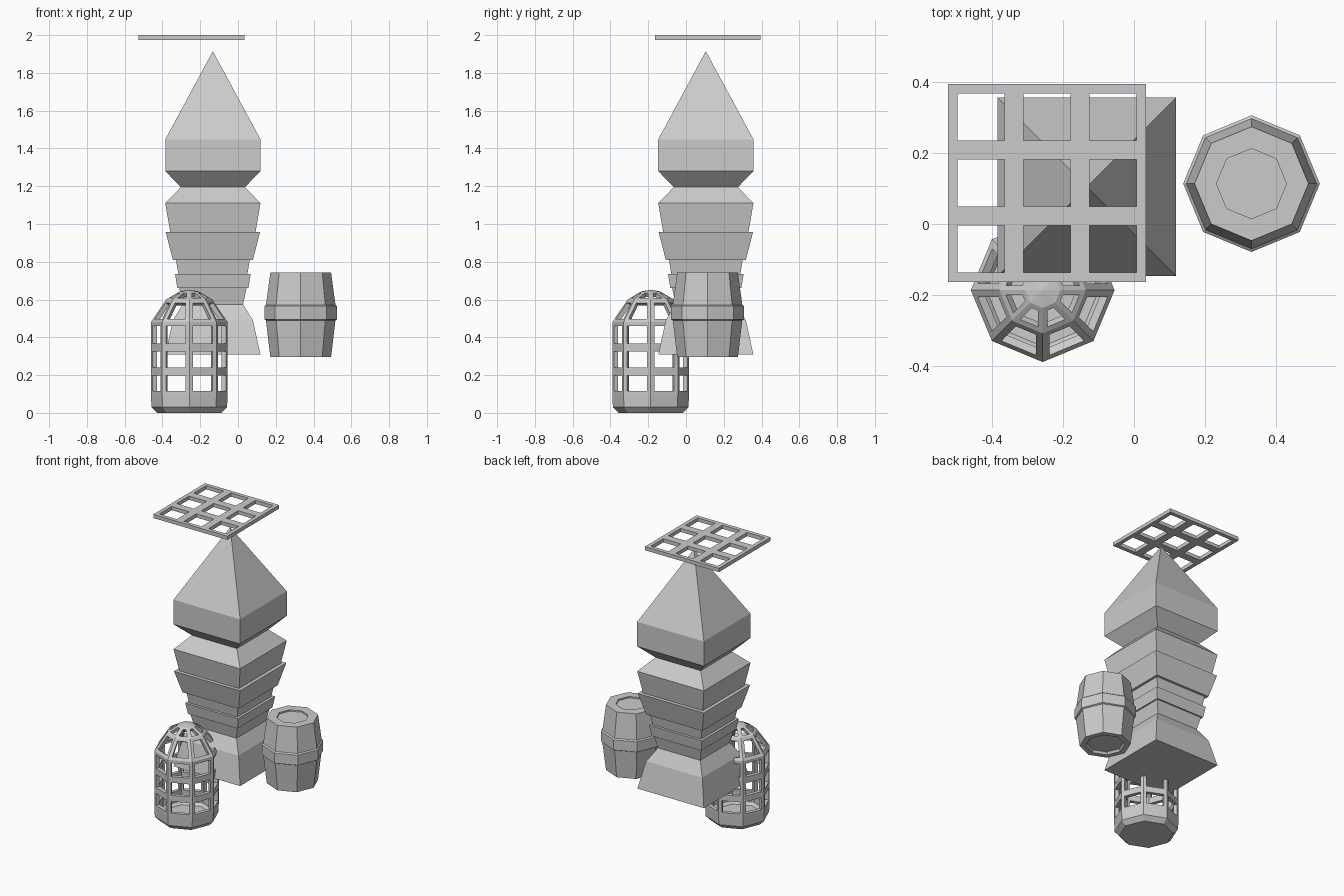
import bpy, bmesh, math

if "Cube" in bpy.data.objects:
    bpy.data.objects.remove(bpy.data.objects["Cube"])

grey = bpy.data.materials.new("stone grey")
grey.diffuse_color = (0.6, 0.6, 0.6, 1)
grey.use_nodes = True
grey.node_tree.nodes["Principled BSDF"].inputs["Base Color"].default_value = grey.diffuse_color


def finish(bm, name, loc):
    bmesh.ops.recalc_face_normals(bm, faces=bm.faces)
    me = bpy.data.meshes.new(name)
    bm.to_mesh(me)
    bm.free()
    me.materials.append(grey)
    ob = bpy.data.objects.new(name, me)
    ob.location = loc
    bpy.context.collection.objects.link(ob)
    return ob


def lathe(profile, sides, start=0.0):
    """Faceted solid of revolution; profile is (radius, z) from bottom to top.
    Returns the bmesh and one list of side faces per profile segment."""
    bm = bmesh.new()
    rings = []
    for r, z in profile:
        if r == 0:
            rings.append([bm.verts.new((0, 0, z))] * sides)
        else:
            rings.append([bm.verts.new((r * math.cos(start + math.tau * i / sides),
                                        r * math.sin(start + math.tau * i / sides), z))
                          for i in range(sides)])
    rows = []
    for a, b in zip(rings, rings[1:]):
        row = []
        for i in range(sides):
            j = (i + 1) % sides
            row.append(bm.faces.new(list(dict.fromkeys((a[i], a[j], b[j], b[i])))))
        rows.append(row)
    for ring, flip in ((rings[0], True), (rings[-1], False)):
        if ring[0] is not ring[1]:
            bm.faces.new(ring[::-1] if flip else ring)
    return bm, rows


# Square stepped pillar with pyramid roof (half width, z)
pillar = [(.252, .308), (.212, .49), (.16, .575), (.178, .66), (.188, .66),
          (.2, .735), (.183, .735), (.195, .81), (.212, .81), (.25, .958),
          (.226, .958), (.252, 1.11), (.17, 1.195), (.252, 1.28), (.252, 1.448),
          (0, 1.915)]
bm, _ = lathe([(h * math.sqrt(2), z) for h, z in pillar], 4, math.pi / 4)
finish(bm, "stepped_pillar", (-.133, .105, 0))

# Eight-sided barrel with a raised middle hoop and recessed ends
bm, _ = lathe([(.115, .312), (.125, .297), (.161, .297), (.184, .49), (.193, .495),
               (.193, .565), (.184, .572), (.161, .742), (.099, .742), (.099, .732)], 8)
finish(bm, "barrel", (.332, .114, 0))

# Eight-sided cage: closed base, three rows of windows, domed top
bm, rows = lathe([(.17, 0), (.2, .03), (.203, .095), (.203, .218), (.203, .346),
                  (.203, .48), (.122, .6), (.05, .643), (0, .652)], 8)
bmesh.ops.recalc_face_normals(bm, faces=bm.faces)
for k, t in ((2, .021), (3, .021), (4, .021), (5, .02), (6, .014)):
    bmesh.ops.inset_individual(bm, faces=rows[k], thickness=t, use_even_offset=True)
    bmesh.ops.delete(bm, geom=rows[k], context='FACES')
cage = finish(bm, "cage", (-.258, -.187, 0))
mod = cage.modifiers.new("bar_thickness", 'SOLIDIFY')
mod.thickness = .025
mod.offset = -1

# Flat grate: three by three open cells
N, CELL, FRAME = 3, .1865, .0268
x0, y0, z0, z1 = -.526, -.164, 1.975, 2.0
cuts = [v for i in range(N) for v in (i * CELL + FRAME, (i + 1) * CELL - FRAME)]
cuts = [0] + cuts + [N * CELL]
bm = bmesh.new()
grid = [[bm.verts.new((x, y, 0)) for y in cuts] for x in cuts]
for i in range(len(cuts) - 1):
    for j in range(len(cuts) - 1):
        if not (i % 2 and j % 2):
            bm.faces.new((grid[i][j], grid[i + 1][j], grid[i + 1][j + 1], grid[i][j + 1]))
ext = bmesh.ops.extrude_face_region(bm, geom=bm.faces[:], use_keep_orig=True)
bmesh.ops.translate(bm, vec=(0, 0, z1 - z0),
                    verts=[g for g in ext["geom"] if isinstance(g, bmesh.types.BMVert)])
finish(bm, "roof_grate", (x0, y0, z0))
